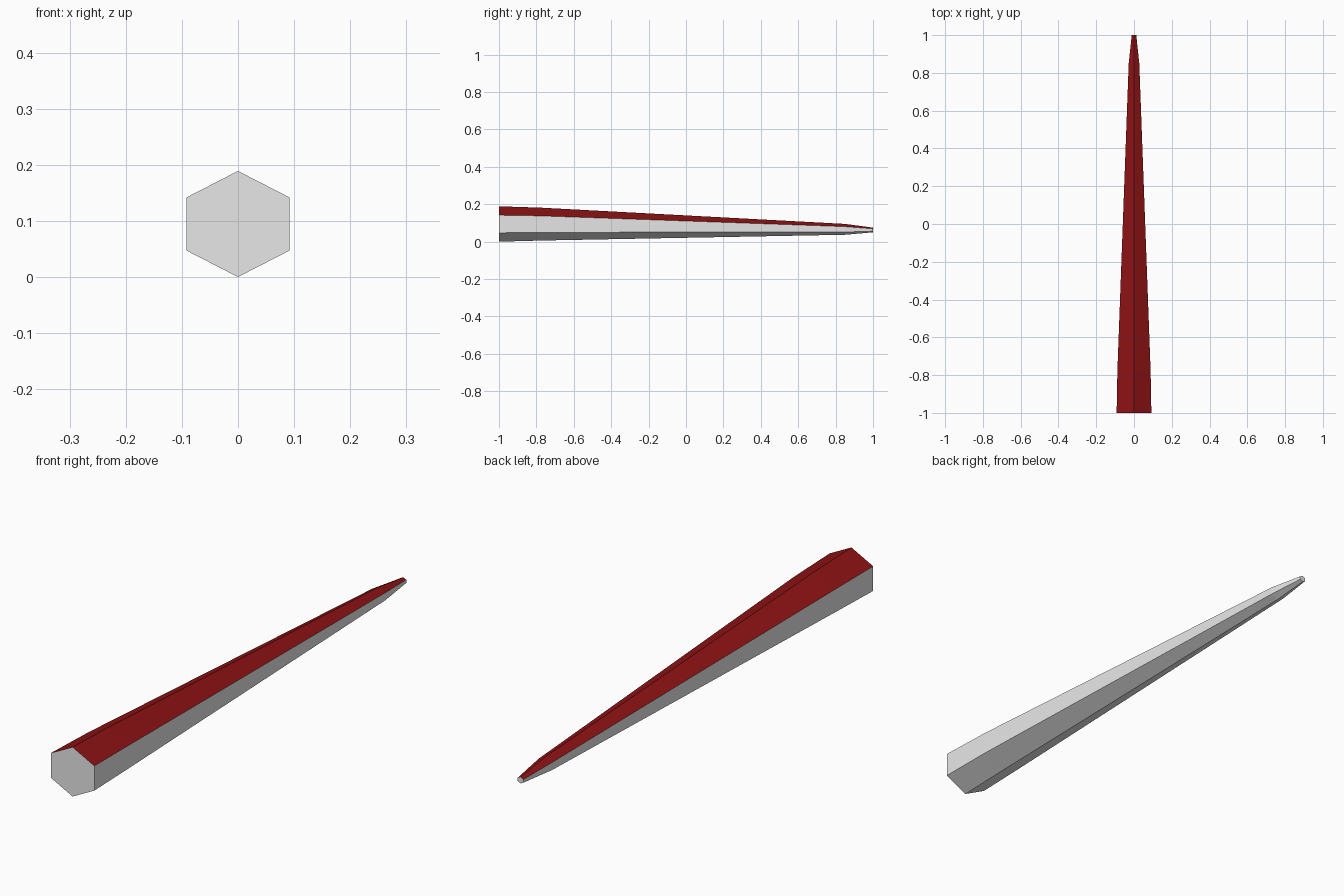
import bpy, bmesh
from math import sin, cos, pi

cube = bpy.data.objects.get("Cube")
if cube:
    bpy.data.objects.remove(cube, do_unlink=True)


def make_material(name, rgb):
    mat = bpy.data.materials.new(name)
    mat.use_nodes = True
    mat.diffuse_color = (*rgb, 1)
    mat.node_tree.nodes["Principled BSDF"].inputs["Base Color"].default_value = (*rgb, 1)
    return mat


grey = make_material("light grey", (0.8, 0.8, 0.8))
red = make_material("dark red", (0.27, 0.006, 0.007))

# Cross-sections along the shaft: y, half width, half height, centre height
SECTIONS = [
    (-1.0, 0.092, 0.0945, 0.0945),
    (-0.78, 0.088, 0.088, 0.094),
    (0.85, 0.028, 0.029, 0.066),
    (1.0, 0.012, 0.0125, 0.0625),
]

# Tapered six-sided shaft with a point up and closed ends
bm = bmesh.new()
rings = []
for y, half_width, half_height, centre in SECTIONS:
    ring = []
    for i in range(6):
        a = i * pi / 3
        x = half_width * sin(a) / sin(pi / 3)
        ring.append(bm.verts.new((x, y, centre + half_height * cos(a))))
    rings.append(ring)
for near, far in zip(rings, rings[1:]):
    for i in range(6):
        j = (i + 1) % 6
        bm.faces.new((near[i], near[j], far[j], far[i]))
bm.faces.new(rings[0])
bm.faces.new(rings[-1])
bmesh.ops.recalc_face_normals(bm, faces=bm.faces)

# The two upper sides are red, everything else is grey
for face in bm.faces:
    face.material_index = 1 if face.normal.z > 0.3 else 0

mesh = bpy.data.meshes.new("tapered_shaft")
bm.to_mesh(mesh)
bm.free()
mesh.materials.append(grey)
mesh.materials.append(red)
shaft = bpy.data.objects.new("tapered_shaft", mesh)
bpy.context.collection.objects.link(shaft)
